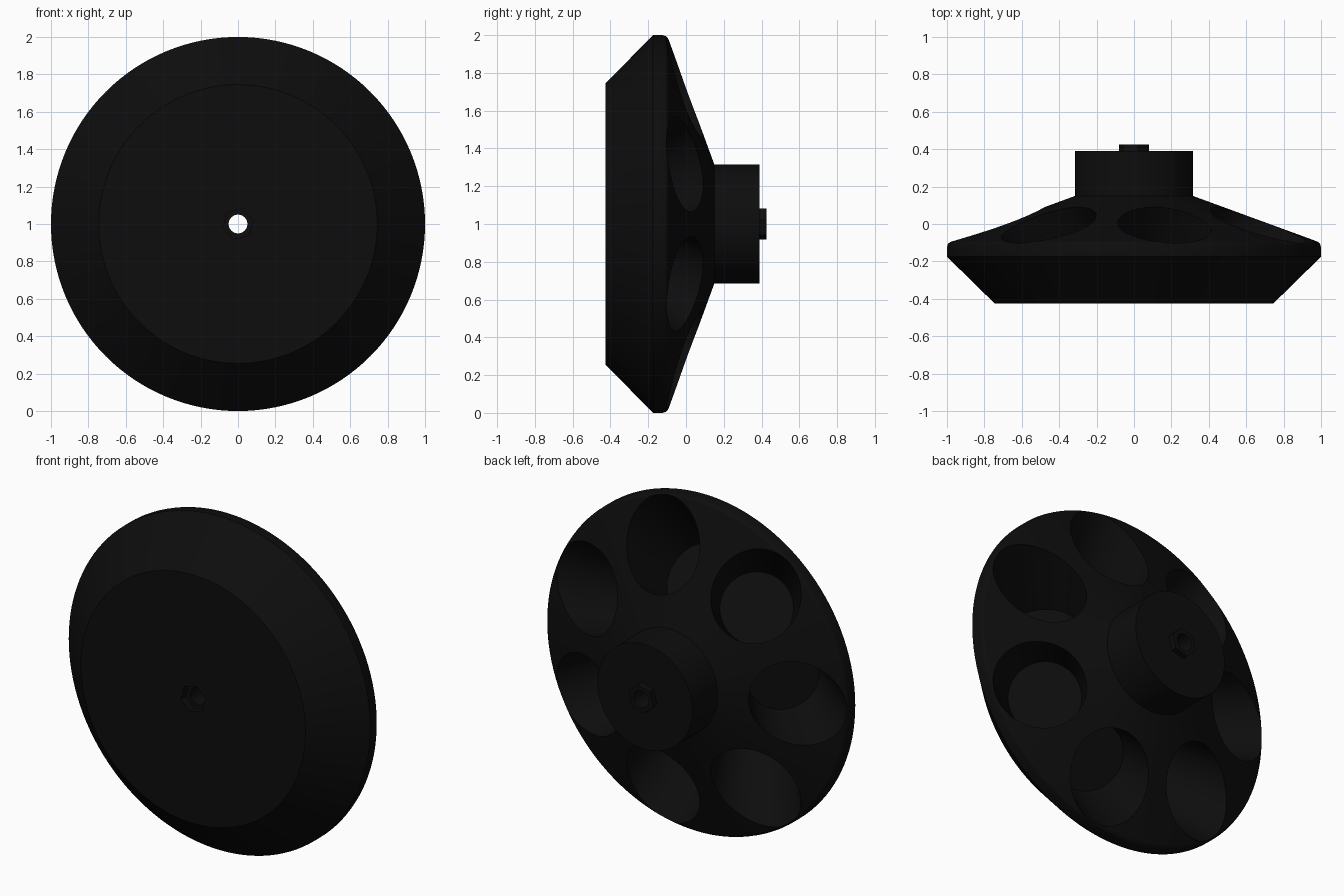
import bpy, bmesh, math
from mathutils import Matrix, Vector

if "Cube" in bpy.data.objects:
    bpy.data.objects.remove(bpy.data.objects["Cube"], do_unlink=True)

CENTRE = Vector((0, 0, 1))

black = bpy.data.materials.new("matte_black")
black.use_nodes = True
black.diffuse_color = (0.004, 0.004, 0.004, 1)
shader = black.node_tree.nodes["Principled BSDF"]
shader.inputs["Base Color"].default_value = black.diffuse_color
shader.inputs["Roughness"].default_value = 0.8


def add_object(name, bm):
    bmesh.ops.recalc_face_normals(bm, faces=bm.faces)
    mesh = bpy.data.meshes.new(name)
    bm.to_mesh(mesh)
    bm.free()
    mesh.materials.append(black)
    obj = bpy.data.objects.new(name, mesh)
    bpy.context.collection.objects.link(obj)
    return obj


def lathe(name, profile, sides):
    """Revolve a closed (radius, y) outline around the wheel axis."""
    bm = bmesh.new()
    rings = []
    for i in range(sides):
        a = math.tau * i / sides
        rings.append([bm.verts.new(CENTRE + Vector((r * math.cos(a), y, r * math.sin(a))))
                      for r, y in profile])
    n = len(profile)
    for i in range(sides):
        p, q = rings[i], rings[(i + 1) % sides]
        for j in range(n):
            k = (j + 1) % n
            bm.faces.new((p[j], p[k], q[k], q[j]))
    return add_object(name, bm)


def cone(name, start, direction, r_start, r_end, length, sides, twist=0.0):
    """Capped cone or prism growing from start along direction."""
    direction = Vector(direction).normalized()
    bm = bmesh.new()
    bmesh.ops.create_cone(bm, cap_ends=True, segments=sides,
                          radius1=r_start, radius2=r_end, depth=length)
    turn = direction.to_track_quat('Z', 'Y').to_matrix().to_4x4()
    place = Matrix.Translation(Vector(start) + direction * length / 2)
    bmesh.ops.transform(bm, verts=bm.verts,
                        matrix=place @ turn @ Matrix.Rotation(twist, 4, 'Z'))
    return add_object(name, bm)


def cut(target, cutter):
    mod = target.modifiers.new("cut", 'BOOLEAN')
    mod.operation = 'DIFFERENCE'
    mod.solver = 'EXACT'
    mod.object = cutter
    bpy.context.view_layer.objects.active = target
    bpy.ops.object.modifier_apply(modifier=mod.name)
    bpy.data.objects.remove(cutter, do_unlink=True)


# Knob body: flat front, bevelled rim, sloped back, hub and centre bore
body = lathe("knob_body", [
    (0.05, -0.425), (0.745, -0.425), (1.0, -0.175), (1.0, -0.125),
    (0.995, -0.107), (0.985, -0.096), (0.965, -0.088),
    (0.315, 0.15), (0.315, 0.39), (0.05, 0.39)], 128)

# Seven tapered finger pockets, drilled inwards at 45 degrees
for i in range(7):
    a = math.pi + math.tau * i / 7
    out = Vector((math.cos(a), 0, math.sin(a)))
    floor = CENTRE + out * 0.46 + Vector((0, -0.26, 0))
    cut(body, cone("pocket_cutter", floor, out + Vector((0, 1, 0)),
                   0.2, 0.275, 0.56, 64))

# Hexagonal recess in the front face
cut(body, cone("recess_cutter", CENTRE + Vector((0, -0.5, 0)), (0, 1, 0),
               0.084, 0.084, 0.12, 6, math.radians(15)))

# Hexagonal collar on the hub
collar = cone("hub_collar", CENTRE + Vector((0, 0.385, 0)), (0, 1, 0),
              0.084, 0.084, 0.04, 6, math.radians(15))
cut(collar, cone("bore_cutter", CENTRE + Vector((0, 0.3, 0)), (0, 1, 0),
                 0.05, 0.05, 0.2, 48))

# Smooth the curved walls and keep the edges crisp
for obj in (body, collar):
    bpy.ops.object.select_all(action='DESELECT')
    obj.select_set(True)
    bpy.context.view_layer.objects.active = obj
    bpy.ops.object.shade_smooth_by_angle(angle=math.radians(25))
